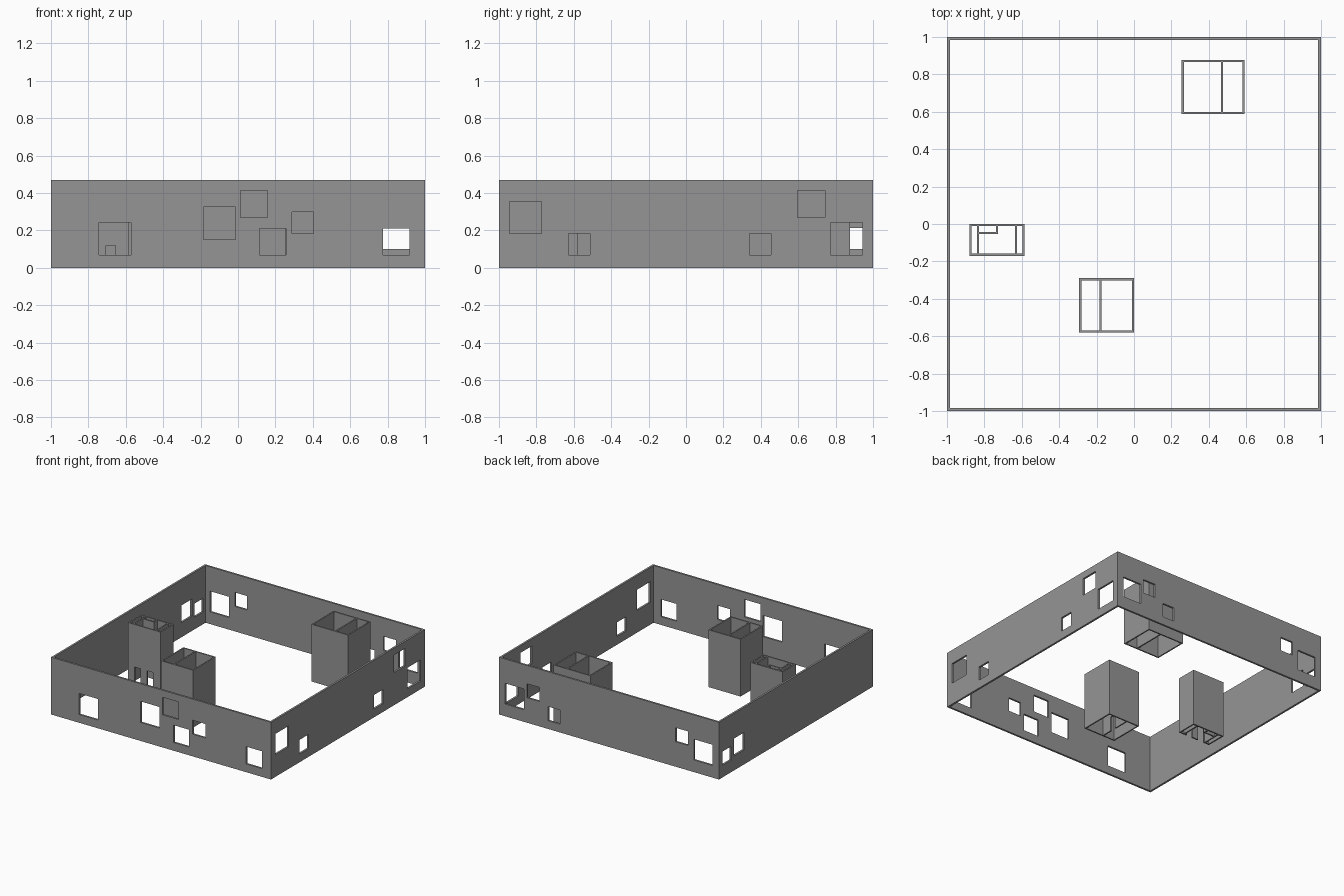
import bpy, bmesh

if "Cube" in bpy.data.objects:
    bpy.data.objects.remove(bpy.data.objects["Cube"])

H = 0.47      # wall height
T = 0.016     # outer wall thickness
P = 0.011     # core wall thickness

grey = bpy.data.materials.new("dark_grey")
grey.diffuse_color = (0.3, 0.3, 0.3, 1)
grey.use_nodes = True
grey.node_tree.nodes["Principled BSDF"].inputs["Base Color"].default_value = grey.diffuse_color


def panel(name, axis, a0, a1, across, thick, holes=()):
    """Upright wall running along axis (0=x, 1=y) with rectangular openings.
    The wall fills [across, across+thick]; a hole is (start, end, bottom, top)."""
    us = sorted({a0, a1, *(v for h in holes for v in h[:2])})
    zs = sorted({0.0, H, *(v for h in holes for v in h[2:])})

    def co(u, z):
        return (u, across, z) if axis == 0 else (across, u, z)

    bm = bmesh.new()
    grid = {(i, j): bm.verts.new(co(u, z))
            for i, u in enumerate(us) for j, z in enumerate(zs)}
    for i in range(len(us) - 1):
        for j in range(len(zs) - 1):
            cu, cz = (us[i] + us[i + 1]) / 2, (zs[j] + zs[j + 1]) / 2
            if not any(h[0] < cu < h[1] and h[2] < cz < h[3] for h in holes):
                bm.faces.new([grid[i, j], grid[i + 1, j], grid[i + 1, j + 1], grid[i, j + 1]])
    # give the pierced sheet its thickness
    ext = bmesh.ops.extrude_face_region(bm, geom=bm.faces[:], use_keep_orig=True)
    verts = [g for g in ext["geom"] if isinstance(g, bmesh.types.BMVert)]
    bmesh.ops.translate(bm, verts=verts, vec=(0, thick, 0) if axis == 0 else (thick, 0, 0))
    loose = [v for v in bm.verts if not v.link_faces]
    bmesh.ops.delete(bm, geom=loose, context='VERTS')
    bmesh.ops.recalc_face_normals(bm, faces=bm.faces[:])
    me = bpy.data.meshes.new(name)
    bm.to_mesh(me)
    bm.free()
    me.materials.append(grey)
    ob = bpy.data.objects.new(name, me)
    bpy.context.collection.objects.link(ob)
    return ob


def core(name, x0, x1, y0, y1, front_holes=()):
    """Open shaft made of four thin walls."""
    panel(name + "_front", 0, x0, x1, y0, P, front_holes)
    panel(name + "_back", 0, x0, x1, y1 - P, P)
    panel(name + "_left", 1, y0 + P, y1 - P, x0, P)
    panel(name + "_right", 1, y0 + P, y1 - P, x1 - P, P)


# Outer walls with window openings
panel("front_wall", 0, -1 + T, 1, -1, T, [
    (-0.744, -0.571, 0.068, 0.241), (-0.184, -0.013, 0.152, 0.325),
    (0.014, 0.158, 0.268, 0.412), (0.115, 0.257, 0.068, 0.21),
    (0.288, 0.404, 0.182, 0.297), (0.774, 0.917, 0.068, 0.21)])
panel("right_wall", 1, -1 + T, 1 - T, 1 - T, T, [
    (-0.943, -0.772, 0.182, 0.353), (-0.627, -0.512, 0.068, 0.184),
    (0.34, 0.455, 0.068, 0.184), (0.597, 0.743, 0.268, 0.412),
    (0.772, 0.943, 0.068, 0.241)])
panel("back_wall", 0, -1 + T, 1, 1 - T, T, [
    (-0.943, -0.772, 0.1, 0.27), (-0.718, -0.605, 0.205, 0.32),
    (0.447, 0.553, 0.068, 0.184), (0.632, 0.745, 0.205, 0.32),
    (0.772, 0.943, 0.1, 0.27)])
panel("left_wall", 1, -1, 1, -1, T, [
    (0.672, 0.807, 0.12, 0.262), (0.842, 0.953, 0.1, 0.212)])

# Rear core with one partition
core("rear_core", 0.255, 0.59, 0.588, 0.878)
panel("rear_core_partition", 1, 0.599, 0.867, 0.464, P)

# Middle core with a doorway in its partition
core("middle_core", -0.293, 0.0, -0.581, -0.29)
panel("middle_core_partition", 1, -0.57, -0.301, -0.184, P, [(-0.48, -0.43, 0.0, 0.12)])

# Left core with two front doorways, two partitions and a small closet
core("left_core", -0.879, -0.585, -0.17, 0.001,
     [(-0.82, -0.765, 0.0, 0.12), (-0.707, -0.655, 0.0, 0.12)])
for i, x in enumerate((-0.839, -0.636)):
    panel(f"left_core_partition_{i + 1}", 1, -0.159, -0.01, x, P)
panel("closet_front", 0, -0.828, -0.726, -0.053, P)
panel("closet_side", 1, -0.042, -0.01, -0.737, P)
